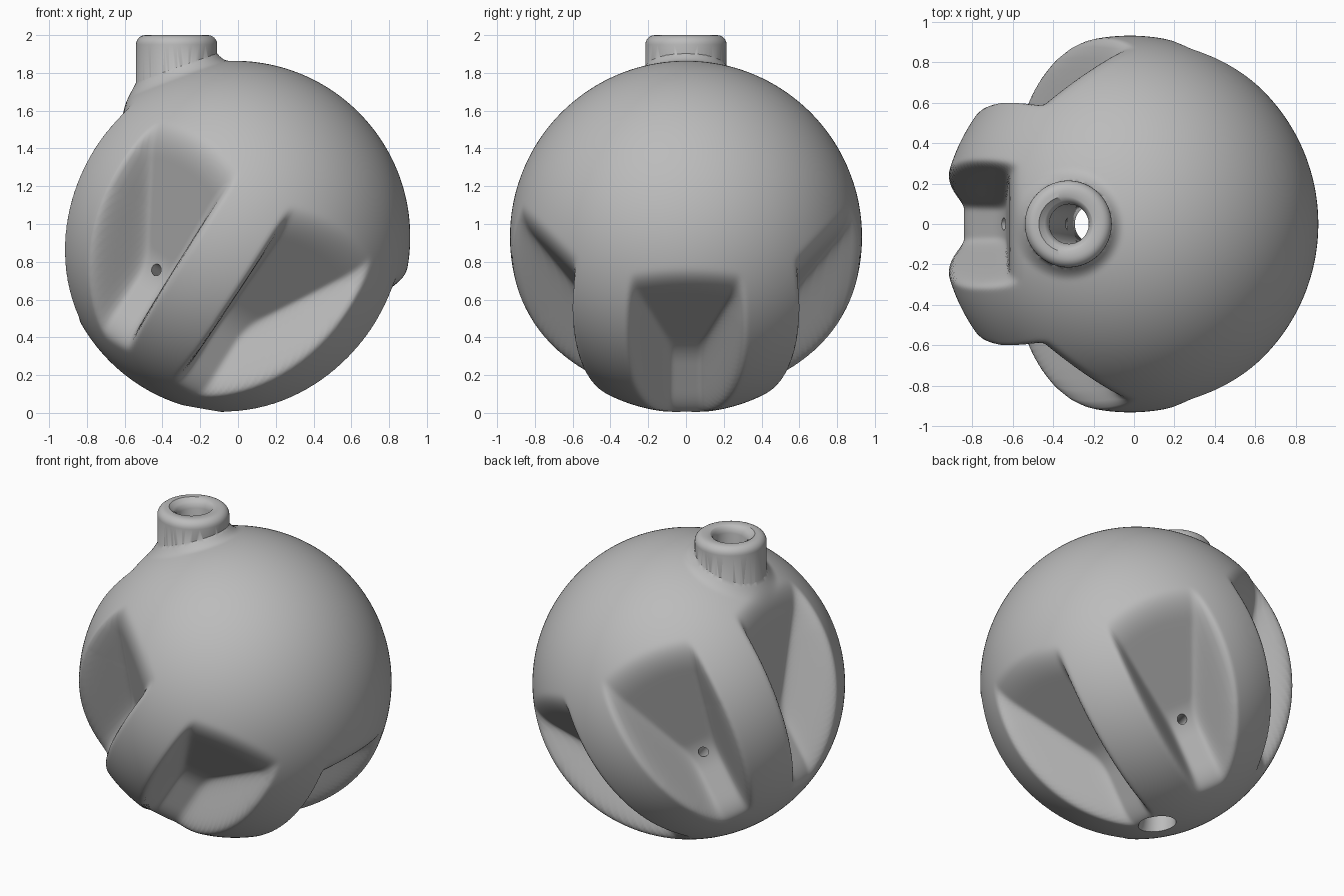
import bpy, bmesh
from math import sin, cos, pi, atan2, radians, hypot
from mathutils import Vector, Matrix

if "Cube" in bpy.data.objects:
    bpy.data.objects.remove(bpy.data.objects["Cube"])

# Main dimensions: the ball and its tilted pocket axis
R = 0.932
CENTRE = Vector((-0.02, 0, R))
TILT = radians(32.7)
AXIS = Vector((sin(TILT), 0, cos(TILT)))
LOW = Vector((cos(TILT), 0, -sin(TILT)))
SIDE = Vector((0, 1, 0))
POCKETS = 6
FLOOR, KNEE = 0.49, -0.37        # pocket floor radius, height of its bend
POST = Vector((-0.325, 0, 2.0))  # centre of the post top

grey = bpy.data.materials.new("satin_grey")
grey.use_nodes = True
grey.diffuse_color = (0.5, 0.5, 0.5, 1)
grey.node_tree.nodes["Principled BSDF"].inputs["Base Color"].default_value = (0.5, 0.5, 0.5, 1)


def make_object(name, bm):
    bmesh.ops.recalc_face_normals(bm, faces=bm.faces[:])
    mesh = bpy.data.meshes.new(name)
    bm.to_mesh(mesh)
    bm.free()
    mesh.materials.append(grey)
    obj = bpy.data.objects.new(name, mesh)
    bpy.context.collection.objects.link(obj)
    return obj


def lathe(name, profile, matrix):
    bm = bmesh.new()
    verts = [bm.verts.new((r, 0, z)) for r, z in profile]
    edges = [bm.edges.new(pair) for pair in zip(verts, verts[1:])]
    bmesh.ops.spin(bm, geom=verts + edges, cent=(0, 0, 0), axis=(0, 0, 1),
                   angle=2 * pi, steps=64)
    bmesh.ops.remove_doubles(bm, verts=bm.verts[:], dist=0.0005)
    bm.transform(matrix)
    return make_object(name, bm)


def bake(obj):
    bpy.context.view_layer.update()
    graph = bpy.context.evaluated_depsgraph_get()
    return bpy.data.meshes.new_from_object(obj.evaluated_get(graph))


def combine(obj, other, operation):
    for solver in ("MANIFOLD", "EXACT"):
        mod = obj.modifiers.new("combine", "BOOLEAN")
        mod.operation, mod.object, mod.solver = operation, other, solver
        mesh = bake(obj)
        obj.modifiers.remove(mod)
        if len(mesh.polygons) and len(mesh.polygons) != len(obj.data.polygons):
            obj.data = mesh
            break
    bpy.data.objects.remove(other)


def smooth_min(a, b, k):
    h = max(k - abs(a - b), 0) / k
    return min(a, b) - h * h * k / 4


def smooth_max(a, b, k):
    return -smooth_min(-a, -b, k)


def plane_hit(offset, slope):
    return min(offset / slope, 2.0) if slope > 0.01 else 2.0


def surface_radius(d):
    # Distance from the ball centre to the skin, with the pockets carved in
    a, x, y = d.dot(AXIS), d.dot(LOW), d.dot(SIDE)
    step = 2 * pi / POCKETS
    angle = atan2(y, x)
    angle -= step * round(angle / step)
    u, t = hypot(x, y) * cos(angle), abs(hypot(x, y) * sin(angle))
    flare, half_width, slope = 0.53, 0.09, 1.65
    floor = plane_hit(FLOOR, u)
    wall = plane_hit(FLOOR * flare - half_width, flare * u - t)
    roof = plane_hit(FLOOR * slope - KNEE, slope * u - a)
    pocket = smooth_max(smooth_max(floor, wall, 0.08), roof, 0.06)
    return smooth_min(R, pocket, 0.1)


# Ball with six pockets and a raised fillet around the post
bm = bmesh.new()
bmesh.ops.create_icosphere(bm, subdivisions=7, radius=1)
for v in bm.verts:
    d = v.co.normalized()
    v.co = CENTRE + d * surface_radius(d)
ball = make_object("pocketed_ball", bm)
soften = ball.modifiers.new("soften", "SMOOTH")
soften.factor, soften.iterations = 0.5, 4
mesh = bake(ball)
ball.modifiers.remove(soften)
ball.data = mesh
for v in mesh.vertices:
    q = hypot(v.co.x - POST.x, v.co.y)
    if v.co.z > 1.5 and q < 0.28:
        v.co.z += 0.05 * min((0.28 - q) / 0.07, 1) ** 2

# Post with a rounded top edge
edge = [(0.165 + 0.05 * cos(i * pi / 12), -0.05 + 0.05 * sin(i * pi / 12)) for i in range(7)]
post = lathe("post", [(0, -0.4), (0.215, -0.4)] + edge + [(0, 0)], Matrix.Translation(POST))
combine(ball, post, "UNION")

# Slanted bore, flared at both mouths
direction = POST - Vector((-0.19, 0, 0))
bore_matrix = Matrix.Translation(POST) @ direction.to_track_quat("Z", "Y").to_matrix().to_4x4()
bore = lathe("bore_cutter", [(0, -2.15), (0.14, -2.15), (0.12, -2.0), (0.105, -1.97),
                             (0.098, -1.93), (0.098, -0.05), (0.105, -0.025),
                             (0.118, -0.01), (0.14, 0.003), (0.17, 0.04), (0, 0.04)],
             bore_matrix)
combine(ball, bore, "DIFFERENCE")

# Small port from each pocket to the bore
for i in range(POCKETS):
    angle = 2 * pi * i / POCKETS
    out = LOW * cos(angle) + SIDE * sin(angle)
    base = Matrix.Translation(CENTRE + AXIS * KNEE + out * 0.05)
    port = lathe("port_cutter", [(0, 0), (0.03, 0), (0.03, 0.55), (0, 0.55)],
                 base @ out.to_track_quat("Z", "Y").to_matrix().to_4x4())
    combine(ball, port, "DIFFERENCE")

# Smooth shading with crisp bore edges
bpy.ops.object.select_all(action="DESELECT")
ball.select_set(True)
bpy.context.view_layer.objects.active = ball
bpy.ops.object.shade_smooth_by_angle(angle=radians(40))
